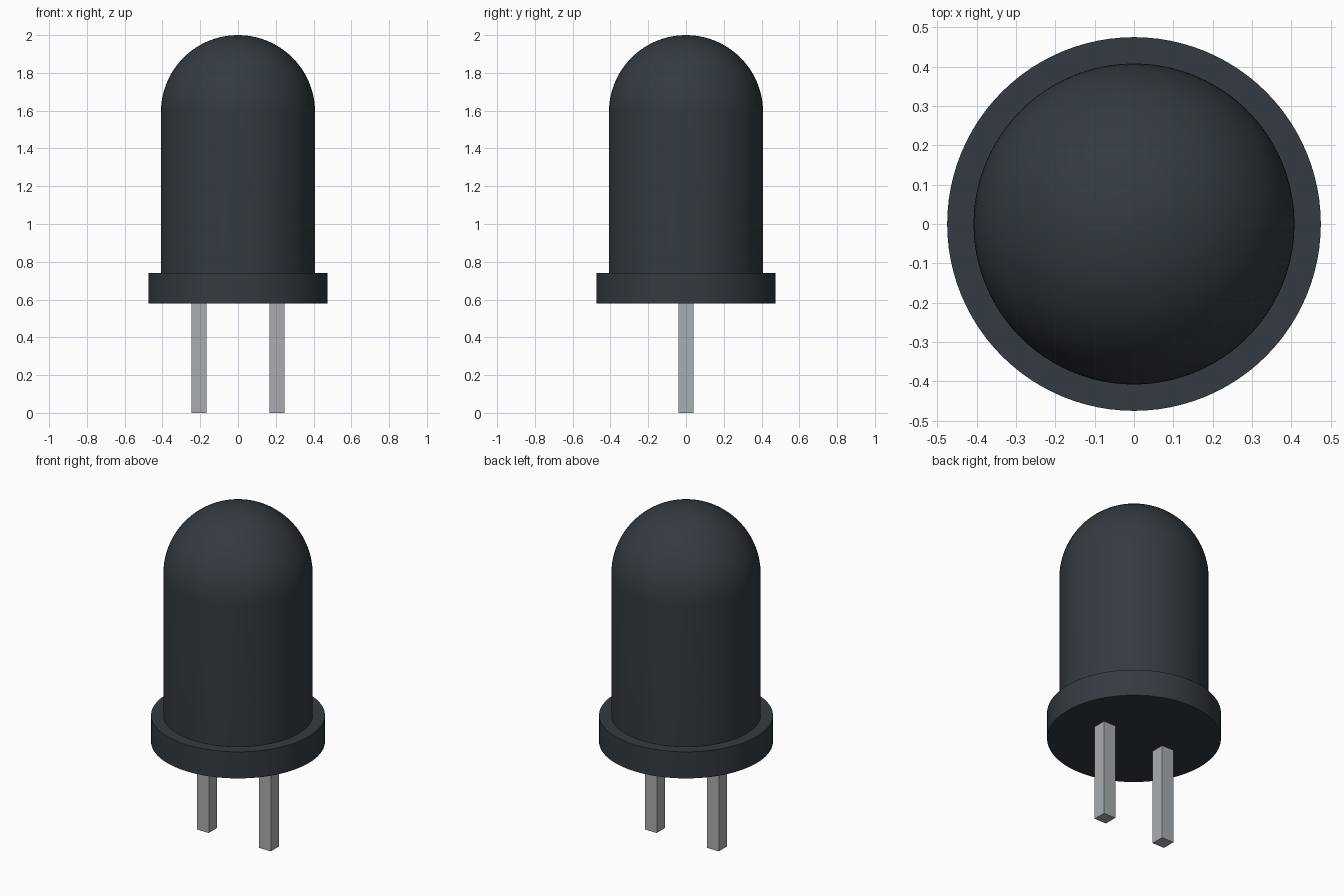
import bpy, bmesh, math
from mathutils import Matrix

if "Cube" in bpy.data.objects:
    bpy.data.objects.remove(bpy.data.objects["Cube"], do_unlink=True)


def make_material(name, rgb):
    mat = bpy.data.materials.new(name)
    mat.use_nodes = True
    color = (*rgb, 1.0)
    mat.diffuse_color = color
    mat.node_tree.nodes["Principled BSDF"].inputs["Base Color"].default_value = color
    return mat


def finish(bm, name, mat, smooth=False):
    bmesh.ops.recalc_face_normals(bm, faces=bm.faces)
    mesh = bpy.data.meshes.new(name)
    bm.to_mesh(mesh)
    bm.free()
    mesh.materials.append(mat)
    obj = bpy.data.objects.new(name, mesh)
    bpy.context.collection.objects.link(obj)
    if smooth:
        bpy.ops.object.select_all(action="DESELECT")
        obj.select_set(True)
        bpy.context.view_layer.objects.active = obj
        bpy.ops.object.shade_smooth_by_angle(angle=math.radians(35))
    return obj


def lathe(name, profile, mat, steps=96):
    """Spin an (r, z) profile around the z axis."""
    bm = bmesh.new()
    verts = [bm.verts.new((r, 0, z)) for r, z in profile]
    edges = [bm.edges.new(pair) for pair in zip(verts, verts[1:])]
    bmesh.ops.spin(bm, geom=verts + edges, cent=(0, 0, 0), axis=(0, 0, 1),
                   angle=math.tau, steps=steps)
    bmesh.ops.remove_doubles(bm, verts=bm.verts, dist=1e-5)
    return finish(bm, name, mat, smooth=True)


dark = make_material("dark_slate", (0.034, 0.043, 0.052))
metal = make_material("lead_grey", (0.40, 0.42, 0.44))

BODY_R, RIM_R = 0.408, 0.475
RIM_BOTTOM, RIM_TOP, TOP = 0.58, 0.74, 2.0
DOME_Z = TOP - BODY_R

# Bulb and rim: one closed profile with a hemispherical top
dome = [(BODY_R * math.cos(a), DOME_Z + BODY_R * math.sin(a))
        for a in (math.pi / 2 * i / 24 for i in range(24))]
profile = [(0, RIM_BOTTOM), (RIM_R, RIM_BOTTOM), (RIM_R, RIM_TOP),
           (BODY_R, RIM_TOP)] + dome + [(0, TOP)]
lathe("bulb_body", profile, dark)

# Two square leads
for side, x in (("right", -0.207), ("left", 0.207)):
    bm = bmesh.new()
    bmesh.ops.create_cube(bm, size=1, matrix=Matrix.Translation((x, 0, RIM_BOTTOM / 2 + 0.005))
                          @ Matrix.Diagonal((0.08, 0.08, RIM_BOTTOM + 0.01, 1)))
    finish(bm, side + "_lead", metal)
